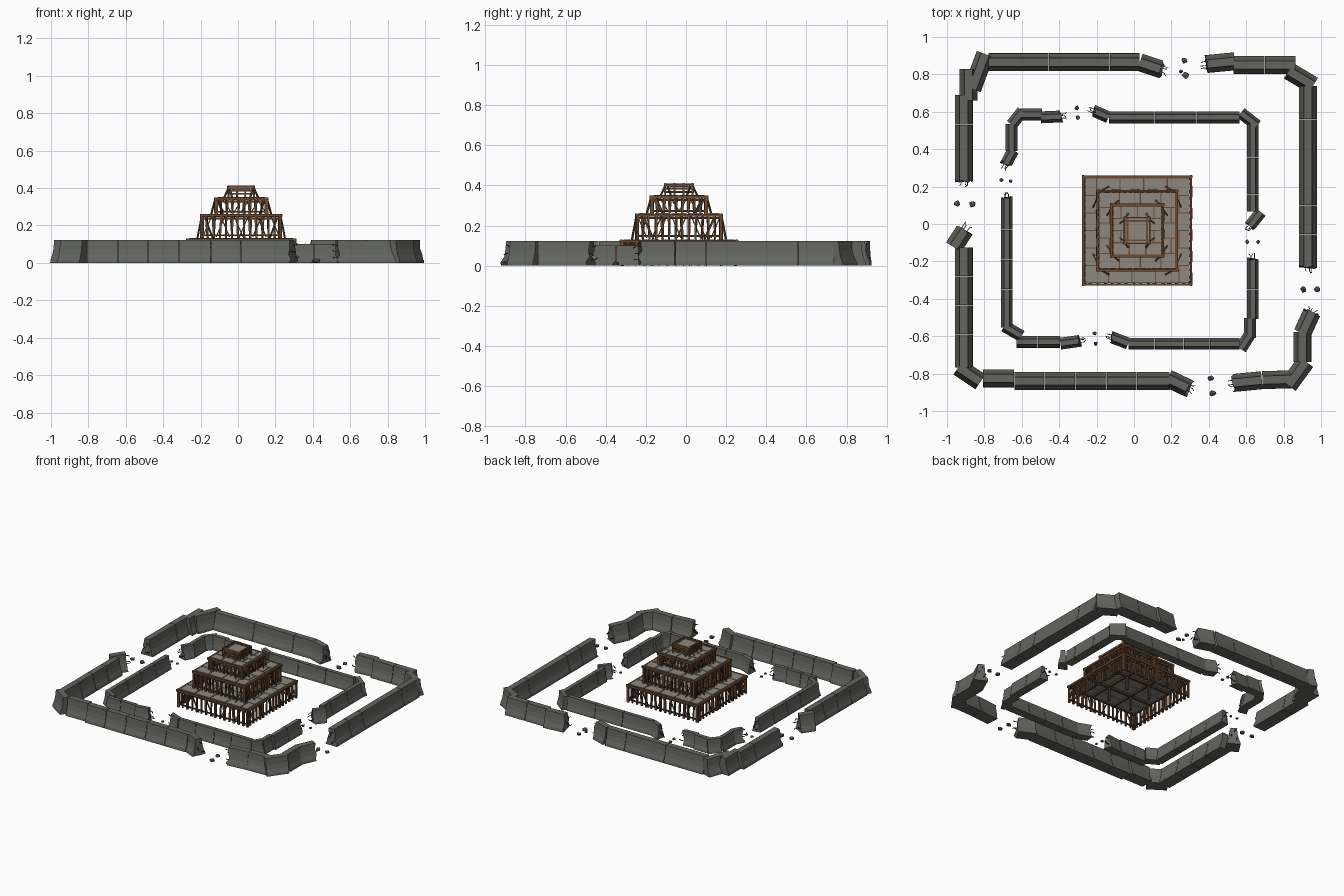
import bpy, bmesh, math, random
from mathutils import Vector, Matrix

if "Cube" in bpy.data.objects:
    bpy.data.objects.remove(bpy.data.objects["Cube"])

random.seed(7)
R = random.uniform


def material(name, rgb):
    m = bpy.data.materials.new(name)
    m.diffuse_color = (*rgb, 1)
    m.use_nodes = True
    m.node_tree.nodes["Principled BSDF"].inputs["Base Color"].default_value = m.diffuse_color
    return m


WALL = material("dark concrete", (0.125, 0.13, 0.115))
RUBBLE = material("rubble grey", (0.09, 0.09, 0.085))
SLAB = material("pale stone slab", (0.27, 0.25, 0.215))
WOOD = material("brown timber", (0.15, 0.068, 0.030))
DARK = material("dark timber", (0.075, 0.038, 0.020))
STEEL = material("rusty steel", (0.03, 0.022, 0.018))


def finish(bm, name, *mats):
    bmesh.ops.recalc_face_normals(bm, faces=bm.faces)
    me = bpy.data.meshes.new(name)
    bm.to_mesh(me)
    bm.free()
    for m in mats:
        me.materials.append(m)
    ob = bpy.data.objects.new(name, me)
    bpy.context.collection.objects.link(ob)
    return ob


def box(bm, c, size, mat=0):
    n = len(bm.faces)
    bmesh.ops.create_cube(bm, size=1, matrix=Matrix.Translation(c) @ Matrix.Diagonal((*size, 1)))
    bm.faces.ensure_lookup_table()
    for f in bm.faces[n:]:
        f.material_index = mat


def bar(bm, p, q, w, d, mat=0):
    """Square-cut bar from p to q."""
    p, q = Vector(p), Vector(q)
    v = q - p
    n = len(bm.faces)
    mtx = (Matrix.Translation((p + q) / 2) @ v.to_track_quat('Z', 'Y').to_matrix().to_4x4()
           @ Matrix.Diagonal((w, d, v.length, 1)))
    bmesh.ops.create_cube(bm, size=1, matrix=mtx)
    bm.faces.ensure_lookup_table()
    for f in bm.faces[n:]:
        f.material_index = mat


# Flared barrier cross-section (half width, height)
HALF = [(0.048, 0), (0.046, 0.016), (0.034, 0.045), (0.027, 0.075), (0.022, 0.123)]
PROFILE = HALF + [(-x, z) for x, z in reversed(HALF)]


def block(bm, a, b, sw, sh, rough_a, rough_b):
    a, b = Vector((*a, 0)), Vector((*b, 0))
    t = (b - a).normalized()
    side = Vector((-t.y, t.x, 0))
    rings = []
    for p, s, rough in ((a, 0.0015, rough_a), (b, -0.0015, rough_b)):
        rings.append([bm.verts.new(p + t * (s + (R(-0.012, 0.012) if rough else 0))
                                   + side * x * sw + Vector((0, 0, z * sh))) for x, z in PROFILE])
    n = len(PROFILE)
    for i in range(n):
        j = (i + 1) % n
        bm.faces.new((rings[0][i], rings[0][j], rings[1][j], rings[1][i]))
    bm.faces.new(rings[0])
    bm.faces.new(rings[1][::-1])


def rebar(bm, end, inner, sw, sh):
    """Bent steel rods sticking out of a broken end."""
    e = Vector((*end, 0))
    t = (e - Vector((*inner, 0))).normalized()
    side = Vector((-t.y, t.x, 0))
    for z, x in ((0.03, 0.02), (0.06, -0.014), (0.095, 0.008)):
        p = e + side * x * sw + Vector((0, 0, z * sh))
        m = p + t * R(0.012, 0.022)
        q = m + t * 0.010 + side * R(-0.012, 0.012) + Vector((0, 0, R(-0.015, 0.012)))
        bar(bm, p - t * 0.02, m, 0.004, 0.004, 1)
        bar(bm, m, q, 0.004, 0.004, 1)


def wall(name, runs, sw, sh):
    """Each run is a polyline; every span is one barrier block."""
    bm = bmesh.new()
    for k, run in enumerate(runs):
        for i in range(len(run) - 1):
            block(bm, run[i], run[i + 1], sw, sh, k == 0 and i == 0,
                  k == len(runs) - 1 and i == len(run) - 2)
    rebar(bm, runs[0][0], runs[0][1], sw, sh)
    rebar(bm, runs[-1][-1], runs[-1][-2], sw, sh)
    finish(bm, name, WALL, STEEL)


def along_x(y, *xs):
    return [(x, y) for x in xs]


def along_y(x, *ys):
    return [(x, y) for y in ys]


# Outer ring of barriers
wall("outer_wall_back_left", [
    along_y(-.91, .23, .53, .69), along_y(-.885, .66, .83), [(-.865, .72), (-.795, .91)],
    along_x(.865, -.78, -.455, -.13, .03), [(.03, .865), (.15, .825)]], 1, 1)
wall("outer_wall_back_right", [
    [(.385, .855), (.54, .87)], along_x(.85, .53, .70, .865), [(.825, .82), (.96, .74)],
    along_y(.93, .74, .56, .10, -.055, -.23)], 1, 1)
wall("outer_wall_front_right", [
    [(.95, -.475), (.90, -.585)], along_y(.90, -.575, -.74), [(.92, -.735), (.825, -.865)],
    [(.85, -.83), (.685, -.835), (.53, -.85)]], 1, 1)
wall("outer_wall_front_left", [
    [(.295, -.88), (.18, -.825)], along_x(-.84, .19, .015, -.145, -.315, -.48, -.64),
    along_x(-.825, -.64, -.81), [(-.82, -.845), (-.94, -.765)],
    along_y(-.91, -.77, -.59, -.435, -.28, -.125), [(-.965, -.125), (-.90, -.025)]], 1, 1)

# Inner ring, narrower and lower
IW, IH = 0.66, 0.82
wall("inner_wall_back_left", [
    [(-.39, .575), (-.50, .57)], along_x(.585, -.49, -.61), [(-.595, .605), (-.655, .53)],
    along_y(-.655, .535, .39), [(-.645, .395), (-.685, .32)]], IW, IH)
wall("inner_wall_back_right", [
    [(-.215, .605), (-.135, .57)], along_x(.57, -.135, .11, .335, .565), [(.57, .595), (.66, .525)],
    along_y(.635, .535, .355, .16, .065), [(.68, .065), (.62, -.01)]], IW, IH)
wall("inner_wall_front_right", [
    along_y(.635, -.185, -.35, -.51), along_y(.62, -.50, -.61), [(.62, -.59), (.57, -.67)],
    along_x(-.64, .565, .405, .265, .11, -.03), [(-.03, -.64), (-.12, -.605)]], IW, IH)
wall("inner_wall_front_left", [
    [(-.29, -.625), (-.395, -.64)], along_x(-.63, -.395, -.515, -.63), [(-.60, -.60), (-.695, -.545)],
    along_y(-.68, -.555, -.35, -.19, -.03, .14)], IW, IH)

# Rubble lumps lying in the breaches
chunks = [(.27, .875, .018), (.275, .795, .02), (.25, .815, .012), (.905, -.35, .018), (.98, -.35, .017),
          (.41, -.825, .018), (.42, -.905, .02), (-.945, .11, .018), (-.865, .105, .02),
          (-.305, .62, .013), (-.30, .57, .014), (-.71, .235, .012), (-.66, .23, .012),
          (.605, -.095, .012), (.665, -.095, .011), (-.21, -.585, .013), (-.205, -.64, .012)]
bm = bmesh.new()
for x, y, r in chunks:
    vs = bmesh.ops.create_icosphere(bm, subdivisions=1, radius=r)["verts"]
    for v in vs:
        v.co = Vector((v.co.x * R(.75, 1.2) + x, v.co.y * R(.75, 1.2) + y,
                       max(0, v.co.z * R(.6, .9) + r * .5)))
finish(bm, "rubble", RUBBLE)

# Stepped timber tower
CX, CY = 0.017, -0.035


def floor(name, h, z, rows):
    """Staggered stone slabs on a timber deck with edge beams."""
    bm = bmesh.new()
    s = h - 0.008
    box(bm, (CX, CY, z - 0.008), (2 * s, 2 * s, 0.005), 1)
    d, gap = 2 * s / rows, 0.006
    w = d * 1.35
    for r in range(rows):
        x = -s - (w / 2 if r % 2 else 0)
        while x < s - 0.01:
            a, b = max(x, -s), min(x + w, s)
            if b - a > 0.02:
                box(bm, (CX + (a + b) / 2, CY - s + (r + .5) * d, z - 0.008),
                    (b - a - gap, d - gap, 0.016))
            x += w
    e = h + 0.008
    for k in (-1, 1):
        box(bm, (CX, CY + k * h, z - 0.008), (2 * e, 0.012, 0.014), 1)
        box(bm, (CX + k * h, CY, z - 0.010), (0.012, 2 * e, 0.014), 1)
    finish(bm, name, SLAB, WOOD)


def skirt(name, h, z0, z1, count):
    """Upright planks, rails and braces on all four sides."""
    bm = bmesh.new()
    for side in range(4):
        ca, sa = round(math.cos(side * math.pi / 2)), round(math.sin(side * math.pi / 2))

        def P(u, out, z):
            return (CX + u * ca + (h + out) * sa, CY + u * sa - (h + out) * ca, z)
        for i in range(count + 1):
            u = -h + 2 * h * i / count
            lean = 0 if i in (0, count) else R(-.008, .008)
            w = R(.009, .017)
            bar(bm, P(u, -.006, z0), P(u + lean, -.006, z1 - .012), w, w * .7 + .002, i % 3 == 1)
        for i in range(0, count - 1, 3):
            u = -h + 2 * h * (i + .2) / count
            v = u + 2 * h * 1.4 / count
            if R(0, 1) < .5:
                u, v = v, u
            bar(bm, P(u, .003, z0 + .006), P(v, .003, z1 - .016), .008, .006)
        bar(bm, P(-h, -.012, z0 + (z1 - z0) * .12), P(h, -.012, z0 + (z1 - z0) * .12), .009, .009, 1)
        bar(bm, P(-h, -.012, z1 - .024), P(h, -.012, z1 - .024), .010, .010, 1)
    finish(bm, name, WOOD, DARK)


# half width, bottom, top, planks per side, slab rows
tiers = [(.288, 0, .132, 15, 6), (.212, .132, .262, 13, 5), (.138, .262, .352, 9, 4)]
for i, (h, z0, z1, n, rows) in enumerate(tiers, 1):
    skirt(f"tier_{i}_timber_sides", h, z0, z1, n)
    floor(f"tier_{i}_floor", h, z1, rows)

# Joists under the lowest floor, 3 by 3 bays
bm = bmesh.new()
for k in (-1, 1):
    box(bm, (CX + k * .096, CY, .109), (.016, .57, .016))
    box(bm, (CX, CY + k * .096, .107), (.57, .016, .016))
    for j in (-1, 1):
        box(bm, (CX + k * .096, CY + j * .096, .055), (.016, .016, .11))
finish(bm, "floor_joists", DARK)

# Crow's nest: posts, two rails per side and a small slab
bm = bmesh.new()
H = .068
for i in range(4):
    for j in range(4):
        if i in (0, 3) or j in (0, 3):
            x, y = CX - H + i * 2 * H / 3, CY - H + j * 2 * H / 3
            bar(bm, (x, y, .35), (x + R(-.003, .003), y, .412), .009, .009)
for z in (.370, .388, .408):
    for k in (-1, 1):
        box(bm, (CX, CY + k * H, z), (2 * H + .012, .009, .010), 0)
        box(bm, (CX + k * H, CY, z - .002), (.009, 2 * H + .012, .010), 1)
finish(bm, "top_nest_timber", WOOD, DARK)
bm = bmesh.new()
box(bm, (CX, CY, .400), (.096, .096, .014))
for k in (-1, 1):
    box(bm, (CX, CY + k * .052, .402), (.128, .010, .014), 1)
    box(bm, (CX + k * .052, CY, .402), (.010, .128, .014), 1)
    box(bm, (CX, CY + k * .061, .400), (.128, .010, .010))
    box(bm, (CX + k * .061, CY, .400), (.010, .128, .010))
finish(bm, "top_nest_floor", SLAB, WOOD)

# Loose props leaning on each step
bm = bmesh.new()
for h, z0, z1 in ((.212, .132, .235), (.138, .262, .335), (.068, .352, .395)):
    for sx, sy in ((1, 1), (1, -1), (-1, 1), (-1, -1)):
        bar(bm, (CX + sx * h * .72, CY + sy * (h + .022), z0), (CX + sx * h * .90, CY + sy * (h + .002), z1), .009, .007)
        bar(bm, (CX + sx * (h + .022), CY + sy * h * .60, z0), (CX + sx * (h + .002), CY + sy * h * .82, z1), .007, .009)
finish(bm, "leaning_props", WOOD)
